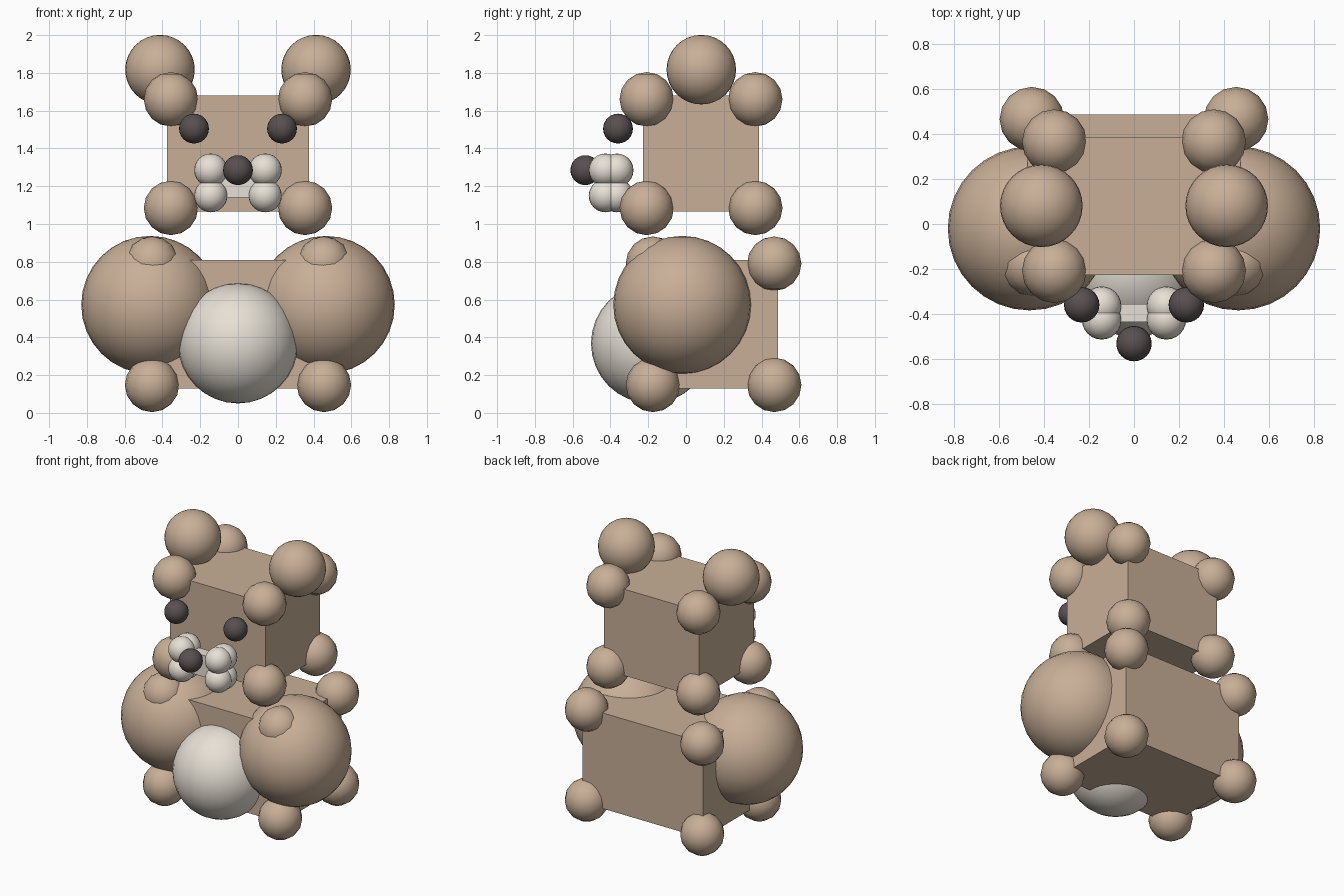
import bpy
import math

if "Cube" in bpy.data.objects:
    bpy.data.objects.remove(bpy.data.objects["Cube"])


def material(name, rgb):
    m = bpy.data.materials.new(name)
    m.diffuse_color = (*rgb, 1)
    m.use_nodes = True
    m.node_tree.nodes["Principled BSDF"].inputs["Base Color"].default_value = m.diffuse_color
    return m


TAN = material("tan", (0.58, 0.43, 0.31))
CREAM = material("cream", (0.80, 0.75, 0.67))
DARK = material("dark", (0.10, 0.08, 0.08))


def ball(name, loc, r, mat, seg=32):
    bpy.ops.mesh.primitive_uv_sphere_add(segments=seg, ring_count=seg // 2, radius=r, location=loc)
    o = bpy.context.object
    o.name = name
    o.data.materials.append(mat)
    bpy.ops.object.shade_smooth_by_angle(angle=math.radians(40))


def block(name, lo, hi, mat):
    bpy.ops.mesh.primitive_cube_add(size=1, location=[(a + b) / 2 for a, b in zip(lo, hi)])
    o = bpy.context.object
    o.name = name
    o.scale = [b - a for a, b in zip(lo, hi)]
    o.data.materials.append(mat)


def knobbed_block(name, hx, ys, zs, inset, r, mat, seg):
    """Box with a ball on each of its eight corners."""
    block(name, (-hx, ys[0], zs[0]), (hx, ys[1], zs[1]), mat)
    for x in (-hx + inset, hx - inset):
        for y in (ys[0] + inset, ys[1] - inset):
            for z in (zs[0] + inset, zs[1] - inset):
                ball(name + "_corner", (x, y, z), r, mat, seg)


# Body, head and muzzle
knobbed_block("body", 0.475, (-0.195, 0.487), (0.128, 0.81), 0.02, 0.144, TAN, 16)
knobbed_block("head", 0.375, (-0.228, 0.387), (1.065, 1.68), 0.02, 0.144, TAN, 16)
knobbed_block("muzzle", 0.153, (-0.436, -0.357), (1.141, 1.294), 0.009, 0.088, CREAM, 24)

# Belly and nose
ball("belly", (0, -0.185, 0.368), 0.318, CREAM)
ball("nose", (0, -0.533, 1.285), 0.079, DARK, 24)

# Mirrored haunches, ears and eyes
for side, s in (("left", -1), ("right", 1)):
    ball(side + "_haunch", (s * 0.465, -0.02, 0.572), 0.365, TAN)
    ball(side + "_ear", (s * 0.413, 0.081, 1.817), 0.184, TAN)
    ball(side + "_eye", (s * 0.233, -0.36, 1.505), 0.079, DARK, 24)
